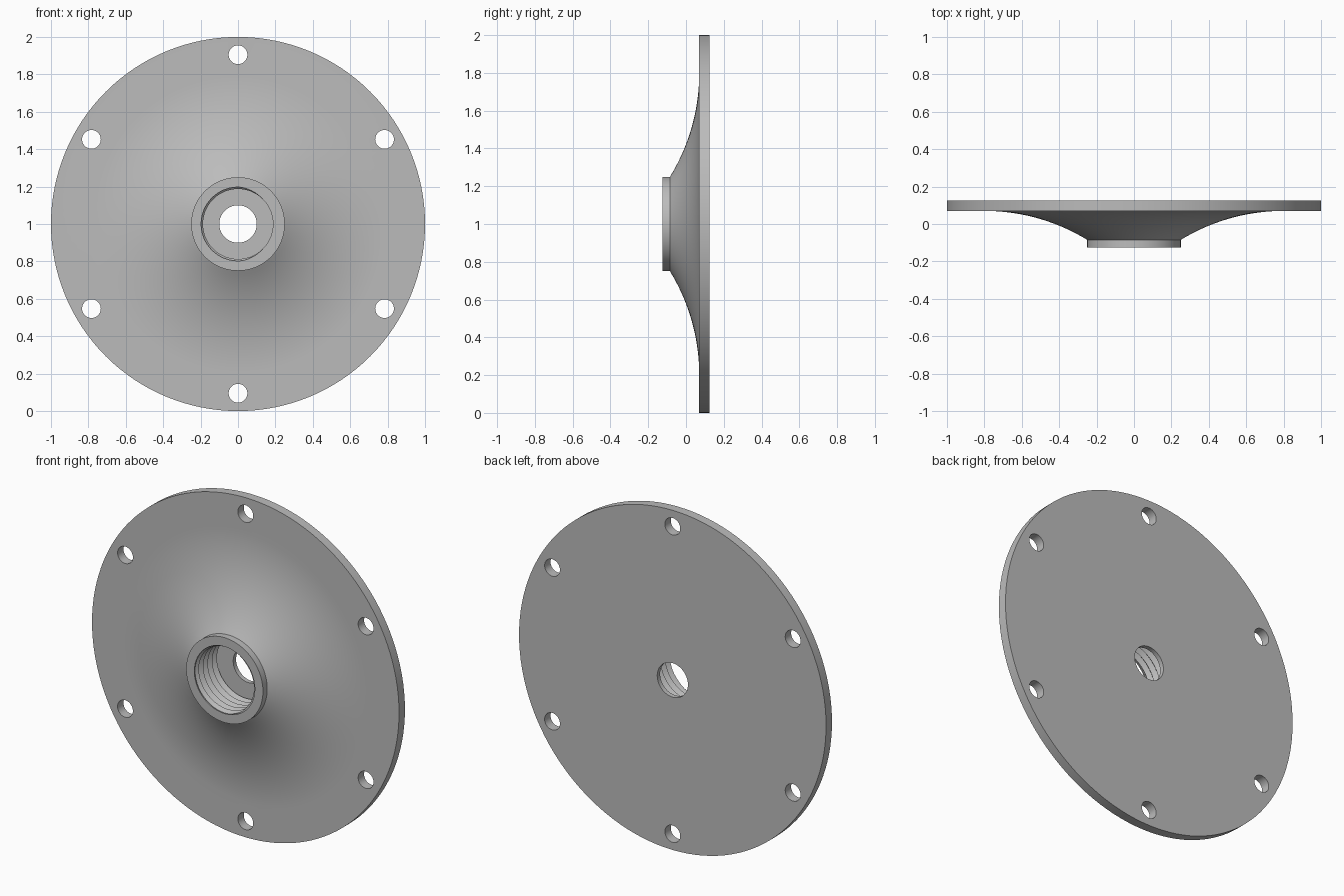
import bpy, bmesh, math
from mathutils import Matrix, Vector

if "Cube" in bpy.data.objects:
    bpy.data.objects.remove(bpy.data.objects["Cube"], do_unlink=True)

SEG = 128
FRONT, BACK, PLATE, HUB = -0.125, 0.125, 0.07, -0.085
CENTRE = Vector((0, 0, 1))

steel = bpy.data.materials.new("plain grey")
steel.use_nodes = True
grey = (0.5, 0.5, 0.5, 1)
steel.diffuse_color = grey
steel.node_tree.nodes["Principled BSDF"].inputs["Base Color"].default_value = grey

# Outer profile (radius, depth): back hole, plate rim, concave flare, hub
flare_r, hub_r = 0.8, 0.25
run, drop = flare_r - hub_r, PLATE - HUB
arc = (run ** 2 + drop ** 2) / (2 * drop)
outer = [(0.1, BACK), (1, BACK), (1, PLATE)]
for i in range(25):
    d = run * i / 24
    outer.append((flare_r - d, PLATE - arc + math.sqrt(arc ** 2 - d ** 2)))
outer += [(hub_r, FRONT), (0.197, FRONT)]

# Helical thread inside the blind bore
PITCH, START, END = 0.042, -0.118, 0.098
STEPS = 4
turns = math.ceil((END - START) / PITCH) + 1


def thread_point(k, turn):
    y = START + PITCH * (k / STEPS - 1 + turn)
    y = min(max(y, START), END)
    phase = ((y - START) / PITCH - turn) % 1
    groove = min(1, max(0, 1.5 - 4 * abs(phase - 0.5)))
    return 0.187 + 0.022 * groove, y


bm = bmesh.new()
columns = []
for c in range(SEG + 1):
    turn = c / SEG
    rows = outer + [(0.197, START)]
    rows += [thread_point(k, turn) for k in range(turns * STEPS + 1)]
    rows += [(0.187, END), (0.1, END)]
    a = 2 * math.pi * turn
    columns.append([bm.verts.new(CENTRE + Vector((r * math.cos(a), y, r * math.sin(a))))
                    for r, y in rows])
for left, right in zip(columns, columns[1:]):
    for i in range(len(left)):
        j = (i + 1) % len(left)
        bm.faces.new((left[i], left[j], right[j], right[i]))
bmesh.ops.remove_doubles(bm, verts=bm.verts, dist=0.00005)
bmesh.ops.dissolve_degenerate(bm, edges=bm.edges, dist=0.00005)
bmesh.ops.recalc_face_normals(bm, faces=bm.faces)
mesh = bpy.data.meshes.new("threaded_flange")
bm.to_mesh(mesh)
bm.free()
flange = bpy.data.objects.new("threaded_flange", mesh)
bpy.context.collection.objects.link(flange)
mesh.materials.append(steel)

# Six bolt holes
bm = bmesh.new()
for i in range(6):
    a = math.radians(30 + 60 * i)
    place = Matrix.Translation(CENTRE + Vector((0.905 * math.cos(a), 0.1, 0.905 * math.sin(a))))
    bmesh.ops.create_cone(bm, cap_ends=True, segments=40, radius1=0.05, radius2=0.05,
                          depth=0.3, matrix=place @ Matrix.Rotation(math.pi / 2, 4, "X"))
cut_mesh = bpy.data.meshes.new("bolt_hole_cutter")
bm.to_mesh(cut_mesh)
bm.free()
cut_mesh.materials.append(steel)
cutter = bpy.data.objects.new("bolt_hole_cutter", cut_mesh)
bpy.context.collection.objects.link(cutter)
cutter.hide_render = True

mod = flange.modifiers.new("bolt_holes", "BOOLEAN")
mod.operation, mod.solver, mod.object = "DIFFERENCE", "EXACT", cutter
for o in bpy.context.selected_objects:
    o.select_set(False)
bpy.context.view_layer.objects.active = flange
flange.select_set(True)
bpy.ops.object.modifier_apply(modifier=mod.name)
bpy.data.objects.remove(cutter, do_unlink=True)
bpy.ops.object.shade_smooth_by_angle(angle=math.radians(25))
